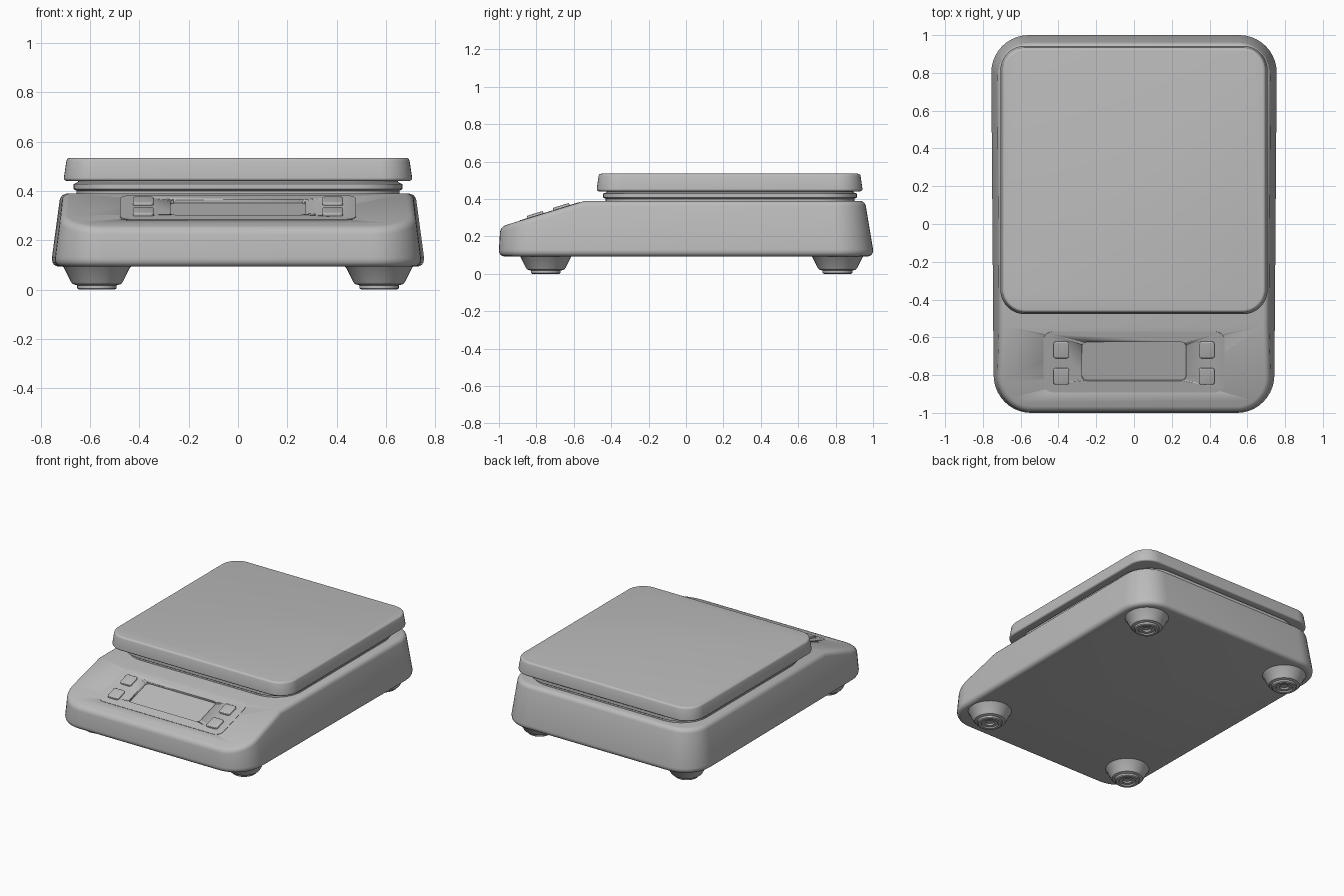
import bpy, bmesh
from math import sin, cos, pi, atan2
from mathutils import Vector, Matrix

cube = bpy.data.objects.get("Cube")
if cube:
    bpy.data.objects.remove(cube, do_unlink=True)

grey = bpy.data.materials.new("grey_plastic")
grey.use_nodes = True
colour = (0.5, 0.5, 0.5, 1)
grey.diffuse_color = colour
grey.node_tree.nodes["Principled BSDF"].inputs["Base Color"].default_value = colour

SLOPE = atan2(0.135, 0.44)
DECK_EDGE = Vector((0, -0.54, 0.39))
DECK = Matrix.Translation((0, -0.73, 0.332)) @ Matrix.Rotation(SLOPE, 4, 'X')


def rounded_rect(hx, y0, y1, r, steps=10):
    corners = [(hx - r, y1 - r), (r - hx, y1 - r), (r - hx, y0 + r), (hx - r, y0 + r)]
    return [(cx + r * cos(a), cy + r * sin(a))
            for q, (cx, cy) in enumerate(corners)
            for a in [(q + i / steps) * pi / 2 for i in range(steps + 1)]]


def loft(rings):
    """Closed solid through rounded rectangles (half width, front, back, radius, z)."""
    bm = bmesh.new()
    loops = [[bm.verts.new((x, y, z)) for x, y in rounded_rect(hx, y0, y1, r)]
             for hx, y0, y1, r, z in rings]
    for a, b in zip(loops, loops[1:]):
        for i in range(len(a)):
            j = (i + 1) % len(a)
            bm.faces.new((a[i], a[j], b[j], b[i]))
    bm.faces.new(loops[0][::-1])
    bm.faces.new(loops[-1])
    return bm


def finish(name, bm, bevel=0, matrix=None):
    bmesh.ops.recalc_face_normals(bm, faces=bm.faces)
    mesh = bpy.data.meshes.new(name)
    bm.to_mesh(mesh)
    bm.free()
    mesh.materials.append(grey)
    ob = bpy.data.objects.new(name, mesh)
    bpy.context.collection.objects.link(ob)
    if matrix:
        ob.matrix_world = matrix
    bpy.context.view_layer.objects.active = ob
    bpy.ops.object.select_all(action='DESELECT')
    ob.select_set(True)
    if bevel:
        mod = ob.modifiers.new("Bevel", 'BEVEL')
        mod.width = bevel
        mod.segments = 4
        mod.limit_method = 'ANGLE'
        mod.angle_limit = 0.6
        bpy.ops.object.modifier_apply(modifier=mod.name)
    bpy.ops.object.shade_smooth_by_angle(angle=0.5)
    return ob


def cut(ob, cutter):
    mod = ob.modifiers.new("Recess", 'BOOLEAN')
    mod.operation = 'DIFFERENCE'
    mod.solver = 'EXACT'
    mod.object = cutter
    bpy.context.view_layer.objects.active = ob
    bpy.ops.object.modifier_apply(modifier=mod.name)


# Housing: drafted box, slightly narrower at the front, top sliced to a sloping deck
bm = loft([(0.757, -1, 1, 0.2, 0.093), (0.757, -1, 1, 0.2, 0.13),
           (0.722, -0.985, 0.957, 0.17, 0.39)])
for v in bm.verts:
    v.co.x *= 0.99 + 0.01 * v.co.y
res = bmesh.ops.bisect_plane(bm, geom=bm.verts[:] + bm.edges[:] + bm.faces[:], dist=1e-5,
                             plane_co=DECK_EDGE, plane_no=(0, -sin(SLOPE), cos(SLOPE)),
                             clear_outer=True)
bmesh.ops.holes_fill(bm, edges=[e for e in bm.edges if e.is_boundary], sides=0)
housing = finish("housing", bm, 0.028)

# Control panel with recessed display
panel = finish("control_panel",
               loft([(0.48, -0.168, 0.168, 0.05, -0.01), (0.48, -0.168, 0.168, 0.05, 0.002)]),
               matrix=DECK)
cutter = finish("display_cutter",
                loft([(0.275, -0.104, 0.11, 0.025, -0.014), (0.275, -0.104, 0.11, 0.025, 0.05)]),
                matrix=DECK)
cutter.hide_render = True
for ob in (housing, panel):
    cut(ob, cutter)
bpy.data.objects.remove(cutter, do_unlink=True)

# Four push buttons
for side, x in (("right", -0.385), ("left", 0.385)):
    for row, y in (("front", -0.078), ("back", 0.068)):
        bm = loft([(0.042, -0.045, 0.045, 0.014, -0.01), (0.042, -0.045, 0.045, 0.014, 0.014)])
        finish(f"button_{row}_{side}", bm, 0.005, DECK @ Matrix.Translation((x, y, 0)))

# Neck under the weighing platform
finish("platform_neck", loft([(0.655, -0.43, 0.9, 0.2, 0.38), (0.655, -0.43, 0.9, 0.2, 0.4),
                              (0.668, -0.443, 0.913, 0.2, 0.408),
                              (0.668, -0.443, 0.913, 0.2, 0.428),
                              (0.65, -0.425, 0.895, 0.2, 0.436),
                              (0.65, -0.425, 0.895, 0.2, 0.46)]))

# Weighing platform
finish("weighing_platform", loft([(0.709, -0.479, 0.945, 0.13, 0.441),
                                  (0.695, -0.466, 0.932, 0.12, 0.535)]), 0.013)

# Feet: revolved profile with a recessed centre
PROFILE = [(0, 0.018), (0.025, 0.018), (0.03, 0.008), (0.05, 0.008), (0.055, 0), (0.073, 0),
           (0.08, 0.005), (0.08, 0.017), (0.098, 0.022), (0.106, 0.032), (0.135, 0.09),
           (0.148, 0.1)]
for end, y in (("front", -0.75), ("back", 0.81)):
    for side, x in (("right", -0.573), ("left", 0.573)):
        bm = bmesh.new()
        pts = [bm.verts.new((r, 0, z)) for r, z in PROFILE]
        edges = [bm.edges.new(p) for p in zip(pts, pts[1:])]
        bmesh.ops.spin(bm, geom=pts + edges, cent=(0, 0, 0), axis=(0, 0, 1),
                       angle=2 * pi, steps=40)
        bmesh.ops.remove_doubles(bm, verts=bm.verts, dist=1e-4)
        bmesh.ops.contextual_create(bm, geom=[e for e in bm.edges if e.is_boundary])
        finish(f"foot_{end}_{side}", bm, matrix=Matrix.Translation((x, y, 0)))
